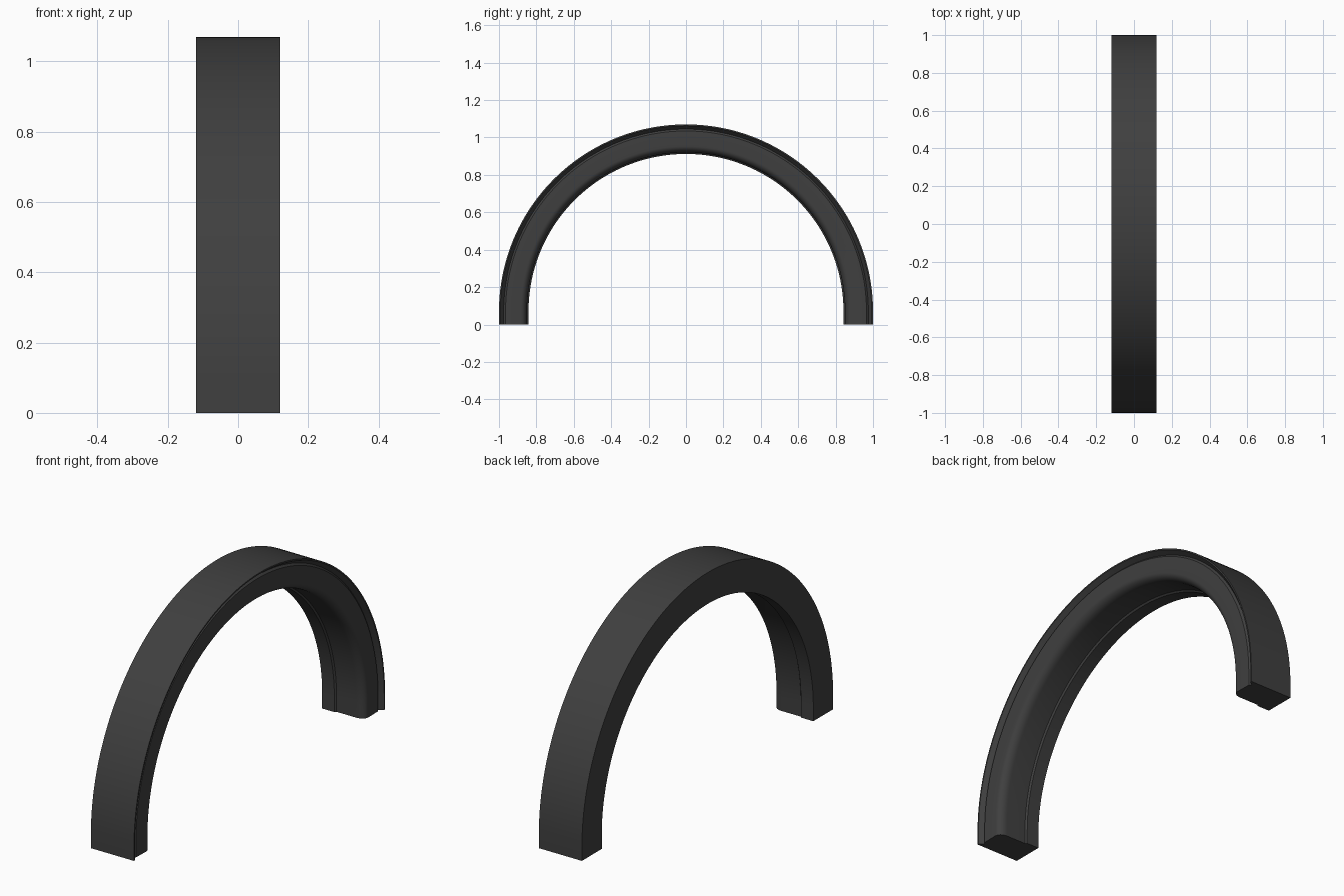
import bpy, bmesh, math

if "Cube" in bpy.data.objects:
    bpy.data.objects.remove(bpy.data.objects["Cube"])

R, LEG, SEG = 1.0, 0.07, 96   # outer radius, straight leg height, arc segments

# Moulding cross-section as (x, radius): plain back, thin outer lip, flat face,
# rounded inner shoulder, small step
profile = [(-0.12, R), (0.12, R), (0.12, 0.993), (0.097, 0.975), (0.106, 0.965), (0.108, 0.884)]
for i in range(1, 9):
    a = math.radians(90 * i / 8)
    profile.append((0.065 + 0.043 * math.cos(a), 0.884 - 0.034 * math.sin(a)))
profile += [(-0.045, 0.850), (-0.052, 0.842), (-0.12, 0.842)]

# Path stations: (angle, base height), with a straight piece at each foot
stations = [(0.0, 0.0)]
stations += [(math.pi * i / SEG, LEG) for i in range(SEG + 1)]
stations += [(math.pi, 0.0)]

bm = bmesh.new()
rings = [[bm.verts.new((x, -r * math.cos(a), h + r * math.sin(a) if h else 0.0))
          for x, r in profile] for a, h in stations]
n = len(profile)
for p, q in zip(rings, rings[1:]):
    for i in range(n):
        j = (i + 1) % n
        bm.faces.new((p[i], p[j], q[j], q[i]))
bm.faces.new(rings[0])
bm.faces.new(rings[-1])
bmesh.ops.recalc_face_normals(bm, faces=bm.faces)

mesh = bpy.data.meshes.new("arch_moulding")
bm.to_mesh(mesh)
bm.free()
arch = bpy.data.objects.new("arch_moulding", mesh)
bpy.context.collection.objects.link(arch)

# Dark finish
mat = bpy.data.materials.new("dark_finish")
mat.diffuse_color = (0.05, 0.05, 0.05, 1)
mat.use_nodes = True
mat.node_tree.nodes["Principled BSDF"].inputs["Base Color"].default_value = mat.diffuse_color
mesh.materials.append(mat)

# Smooth curve, sharp moulding edges
bpy.context.view_layer.objects.active = arch
arch.select_set(True)
bpy.ops.object.shade_smooth_by_angle(angle=math.radians(30))
